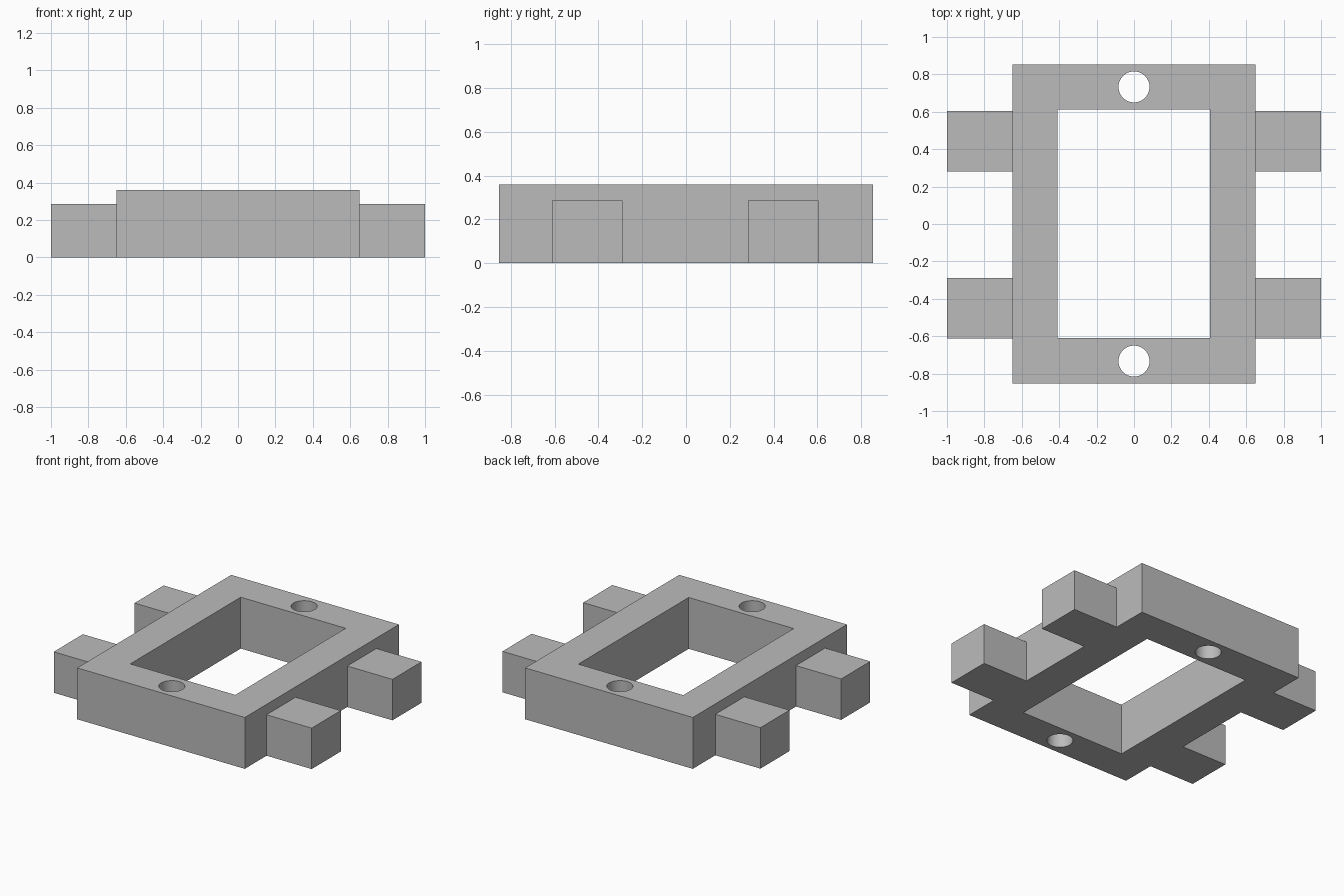
import bpy

cube = bpy.data.objects.get("Cube")
if cube:
    bpy.data.objects.remove(cube, do_unlink=True)

# Single flat material
grey = bpy.data.materials.new("plain grey")
grey.use_nodes = True
colour = (0.5, 0.5, 0.5, 1)
grey.diffuse_color = colour
grey.node_tree.nodes["Principled BSDF"].inputs["Base Color"].default_value = colour


def block(name, x, y, z):
    """Box between the (low, high) limits on each axis."""
    limits = (x, y, z)
    bpy.ops.mesh.primitive_cube_add(size=1, location=[sum(l) / 2 for l in limits])
    obj = bpy.context.object
    obj.name = name
    obj.scale = [l[1] - l[0] for l in limits]
    bpy.ops.object.transform_apply(location=False, rotation=False, scale=True)
    obj.data.materials.append(grey)
    return obj


def cut(target, cutter):
    """Subtract the cutter and hide it."""
    mod = target.modifiers.new(cutter.name, "BOOLEAN")
    mod.operation = "DIFFERENCE"
    mod.solver = "EXACT"
    mod.object = cutter
    bpy.context.view_layer.objects.active = target
    bpy.ops.object.modifier_apply(modifier=mod.name)
    bpy.data.objects.remove(cutter, do_unlink=True)


HEIGHT = 0.36
TAB_HEIGHT = 0.287

# Rectangular frame with central opening
frame = block("frame", (-0.65, 0.65), (-0.853, 0.853), (0, HEIGHT))
cut(frame, block("opening_cutter", (-0.408, 0.406), (-0.61, 0.613), (-0.2, 0.6)))

# Screw holes through the end bars
for y in (-0.733, 0.733):
    bpy.ops.mesh.primitive_cylinder_add(vertices=48, radius=0.083, depth=1, location=(0, y, 0.2))
    hole = bpy.context.object
    hole.name = "hole_cutter"
    hole.data.materials.append(grey)
    cut(frame, hole)

bpy.ops.object.select_all(action="DESELECT")
frame.select_set(True)
bpy.context.view_layer.objects.active = frame
bpy.ops.object.shade_smooth_by_angle(angle=0.52)

# Side tabs, two on each long side
for end, y in (("front", (-0.612, -0.29)), ("back", (0.282, 0.604))):
    block(end + "_left_tab", (0.65, 1), y, (0, TAB_HEIGHT))
    block(end + "_right_tab", (-1, -0.65), y, (0, TAB_HEIGHT))
